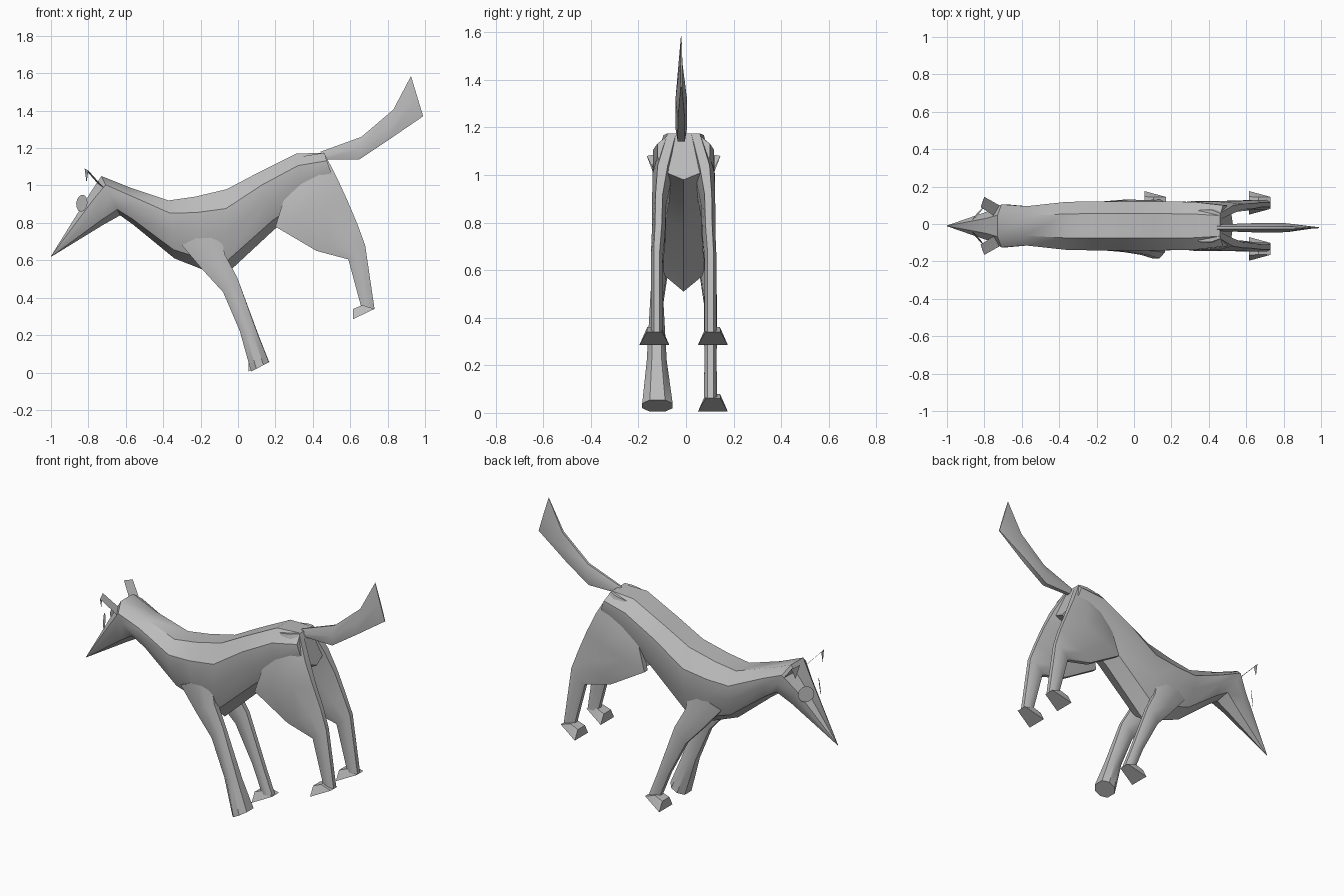
import bpy, bmesh, math
from mathutils import Vector

cube = bpy.data.objects.get("Cube")
if cube:
    bpy.data.objects.remove(cube, do_unlink=True)

grey = bpy.data.materials.new("fur grey")
grey.use_nodes = True
grey.diffuse_color = (0.5, 0.5, 0.5, 1)
grey.node_tree.nodes["Principled BSDF"].inputs["Base Color"].default_value = (0.5, 0.5, 0.5, 1)

MID = -0.01          # centre plane of the animal
TORSO = [(0.5, 0), (1, 0.22), (1, 0.5), (0.65, 0.85), (0, 1),
         (-0.65, 0.85), (-1, 0.5), (-1, 0.22), (-0.5, 0)]
LIMB = [(0.5, 0), (1, 0.3), (1, 0.7), (0.5, 1), (-0.5, 1), (-1, 0.7), (-1, 0.3), (-0.5, 0)]
BLADE = [(0.3, 0), (1, 0.5), (0.6, 1), (-0.6, 1), (-1, 0.5), (-0.3, 0)]


def finish(name, bm, angle=35):
    bmesh.ops.recalc_face_normals(bm, faces=bm.faces)
    mesh = bpy.data.meshes.new(name)
    bm.to_mesh(mesh)
    bm.free()
    obj = bpy.data.objects.new(name, mesh)
    bpy.context.collection.objects.link(obj)
    mesh.materials.append(grey)
    bpy.ops.object.select_all(action='DESELECT')
    obj.select_set(True)
    bpy.context.view_layer.objects.active = obj
    bpy.ops.object.shade_smooth_by_angle(angle=math.radians(angle))
    return obj


def loft(name, section, rings):
    """Each ring: (x, z) of one edge, (x, z) of the other, centre y, half width."""
    bm = bmesh.new()
    loops = []
    for a, b, y, half in rings:
        loops.append([bm.verts.new((a[0] + (b[0] - a[0]) * t, y + u * half,
                                    a[1] + (b[1] - a[1]) * t)) for u, t in section])
    n = len(section)
    for p, q in zip(loops, loops[1:]):
        for i in range(n):
            j = (i + 1) % n
            bm.faces.new((p[i], p[j], q[j], q[i]))
    bm.faces.new(loops[0])
    bm.faces.new(loops[-1])
    bmesh.ops.remove_doubles(bm, verts=bm.verts, dist=0.0005)
    return finish(name, bm)


def paw(name, x, y, z):
    """Wedge with a narrow heel and top, and a wide toe edge at the bottom."""
    bm = bmesh.new()
    for dx, dz, half in ((0, 0, 0.063), (0, 0.055, 0.034), (0.05, 0.075, 0.03), (0.115, 0.055, 0.032)):
        for s in (-1, 1):
            bm.verts.new((x + dx, y + s * half, z + dz))
    bmesh.ops.convex_hull(bm, input=bm.verts)
    finish(name, bm, 20)


# Torso, neck and head in one skin
loft("body", TORSO, [
    ((-1.0, 0.622), (-1.0, 0.618), MID, 0.002),
    ((-0.79, 0.96), (-0.72, 0.79), MID, 0.08),
    ((-0.73, 1.05), (-0.63, 0.84), MID, 0.115),
    ((-0.58, 0.99), (-0.56, 0.79), MID, 0.105),
    ((-0.37, 0.92), (-0.34, 0.61), MID, 0.128),
    ((-0.23, 0.94), (-0.2, 0.555), MID, 0.131),
    ((-0.06, 0.98), (-0.08, 0.51), MID, 0.131),
    ((0.11, 1.07), (0.2, 0.77), MID, 0.131),
    ((0.31, 1.17), (0.36, 0.88), MID, 0.128),
    ((0.46, 1.175), (0.53, 0.98), MID, 0.11)])

# Tail, thin and blade shaped
TAIL_Y = -0.02
loft("tail", BLADE, [
    ((0.44, 1.18), (0.47, 1.14), TAIL_Y, 0.018),
    ((0.66, 1.26), (0.65, 1.14), TAIL_Y, 0.025),
    ((0.83, 1.405), (0.80, 1.24), TAIL_Y, 0.024),
    ((0.925, 1.585), (0.99, 1.37), TAIL_Y, 0.004)])

for side, s in (("left", 1), ("right", -1)):
    leg_y = MID + s * 0.113

    # Hind leg: broad thigh narrowing to the shank
    loft(side + "_hind_leg", LIMB, [
        ((0.31, 1.15), (0.46, 1.175), MID + s * 0.05, 0.035),
        ((0.25, 0.94), (0.53, 1.04), MID + s * 0.088, 0.042),
        ((0.2, 0.78), (0.585, 0.92), MID + s * 0.103, 0.03),
        ((0.42, 0.65), (0.64, 0.79), MID + s * 0.106, 0.028),
        ((0.59, 0.605), (0.68, 0.68), leg_y, 0.025),
        ((0.66, 0.345), (0.73, 0.34), leg_y, 0.025)])
    paw(side + "_hind_paw", 0.615, MID + s * 0.123, 0.285)

    # Foreleg: the right one flares out to its end, the left one has a paw
    ankle = (((0.03, 0.22), (0.11, 0.2), leg_y, 0.026),
             ((0.095, 0.06), (0.165, 0.06), leg_y, 0.027))
    flare = (((0.01, 0.22), (0.1, 0.22), leg_y, 0.042),
             ((0.07, 0.005), (0.165, 0.055), MID + s * 0.11, 0.064))
    loft(side + "_foreleg", LIMB, [
        ((-0.3, 0.68), (-0.1, 0.78), MID + s * 0.09, 0.03),
        ((-0.19, 0.55), (-0.07, 0.63), MID + s * 0.1, 0.032),
        ((-0.08, 0.43), (-0.005, 0.51), leg_y, 0.027),
        *(ankle if s > 0 else flare)])
    if s > 0:
        paw(side + "_fore_paw", 0.055, MID + s * 0.123, 0.005)

    # Ear: thin strip with a folded triangular tip
    bm = bmesh.new()
    pts = [(-0.72, 0.11, 0.99), (-0.75, 0.055, 1.01), (-0.82, 0.10, 1.09),
           (-0.80, 0.155, 1.08), (-0.81, 0.13, 1.015)]
    v = [bm.verts.new((x, MID + s * y, z)) for x, y, z in pts]
    bm.faces.new(v[:4])
    bm.faces.new((v[2], v[3], v[4]))
    finish(side + "_ear", bm, 20)

    # Eye: flat disc beside the snout
    bm = bmesh.new()
    bmesh.ops.create_circle(bm, cap_ends=True, segments=12, radius=0.046)
    aim = Vector((-0.75, s * 0.65, 0.1)).to_track_quat('Z', 'Y')
    bmesh.ops.rotate(bm, verts=bm.verts, matrix=aim.to_matrix())
    bmesh.ops.translate(bm, verts=bm.verts, vec=(-0.835, MID + s * 0.065, 0.905))
    finish(side + "_eye", bm)
